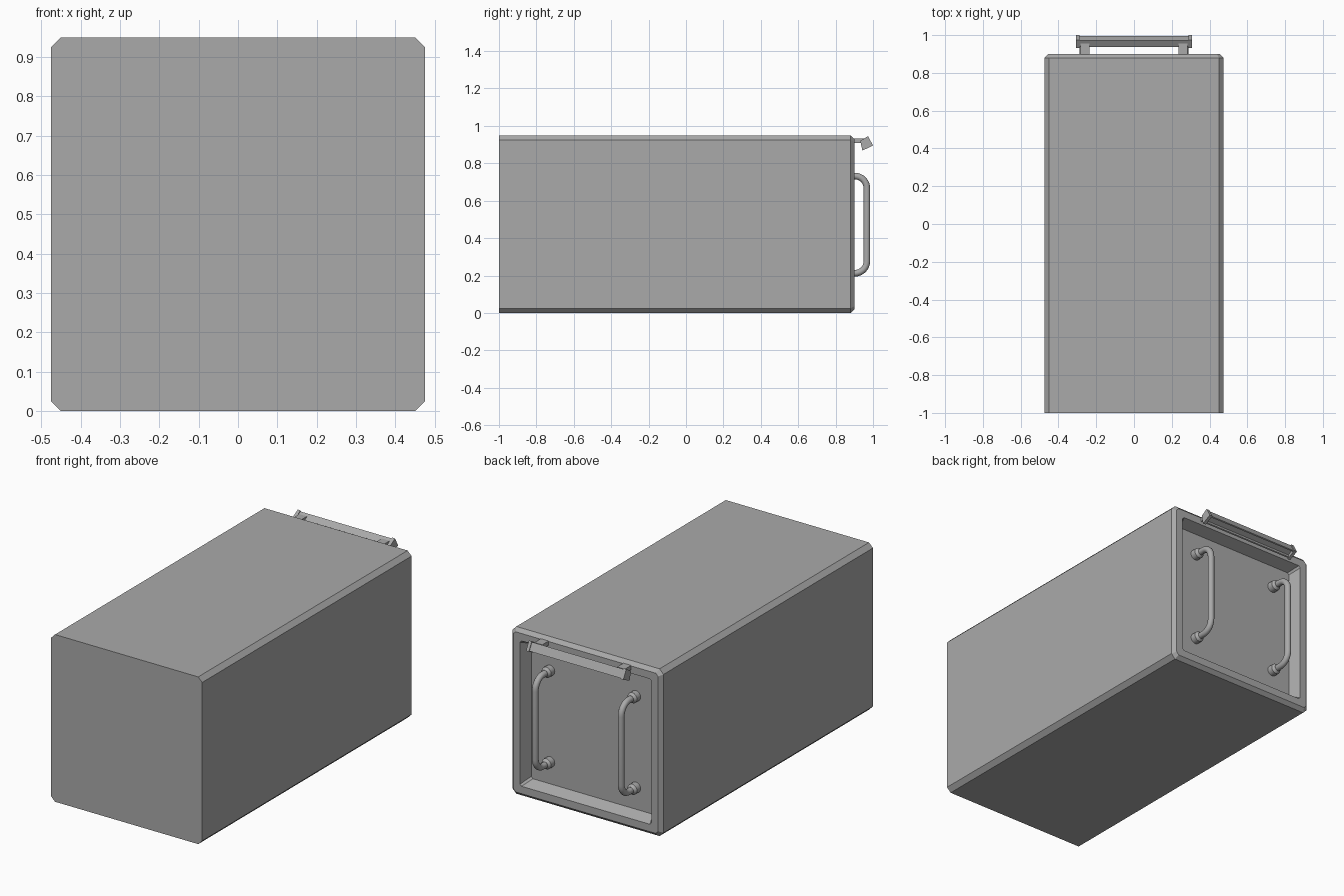
import bpy, bmesh, math
from mathutils import Vector

if "Cube" in bpy.data.objects:
    bpy.data.objects.remove(bpy.data.objects["Cube"])

grey = bpy.data.materials.new("plain_grey")
grey.diffuse_color = (0.4, 0.4, 0.4, 1)
grey.use_nodes = True
grey.node_tree.nodes["Principled BSDF"].inputs["Base Color"].default_value = grey.diffuse_color
ZC = 0.475


def finish(name, bm, smooth=False):
    bmesh.ops.recalc_face_normals(bm, faces=bm.faces)
    me = bpy.data.meshes.new(name)
    bm.to_mesh(me)
    bm.free()
    me.materials.append(grey)
    ob = bpy.data.objects.new(name, me)
    bpy.context.collection.objects.link(ob)
    if smooth:
        bpy.ops.object.select_all(action='DESELECT')
        ob.select_set(True)
        bpy.context.view_layer.objects.active = ob
        bpy.ops.object.shade_smooth_by_angle(angle=math.radians(40))
    return ob


def loft(name, loops, smooth=False):
    """Skin a list of equal-length point loops and cap both ends."""
    bm = bmesh.new()
    rings = [[bm.verts.new(p) for p in lp] for lp in loops]
    n = len(rings[0])
    for a, b in zip(rings, rings[1:]):
        for i in range(n):
            j = (i + 1) % n
            bm.faces.new((a[i], a[j], b[j], b[i]))
    bm.faces.new(rings[0])
    bm.faces.new(rings[-1])
    return finish(name, bm, smooth)


def octagon(h, c, y):
    """Square with cut corners, half size h and corner cut c."""
    k = h - c
    pts = [(h, -k), (h, k), (k, h), (-k, h), (-h, k), (-h, -k), (-k, -h), (k, -h)]
    return [(x, y, ZC + z) for x, z in pts]


def circle_y(x, z, y, r, n=16):
    return [(x + r * math.cos(2 * math.pi * i / n), y, z + r * math.sin(2 * math.pi * i / n))
            for i in range(n)]


def extrude_x(name, profile, x0, x1):
    """Extrude a (y, z) profile along x."""
    return loft(name, [[(x, y, z) for y, z in profile] for x in (x0, x1)])


# Main box: chamfered long edges, chamfered back rim, recessed back panel
loft("box_body", [octagon(0.475, 0.025, -1.0), octagon(0.475, 0.025, 0.88),
                  octagon(0.455, 0.015, 0.90), octagon(0.413, 0.01, 0.90),
                  octagon(0.388, 0.01, 0.835)])

# Vertical grab handles with round bends and base flanges
Y_OUT, Z_LOW, Z_HIGH, BEND, TUBE = 0.967, 0.212, 0.732, 0.065, 0.0175
path = [(0.835, Z_LOW)]
for i in range(9):
    a = math.radians(-90 + 90 * i / 8)
    path.append((Y_OUT - BEND + BEND * math.cos(a), Z_LOW + BEND + BEND * math.sin(a)))
path += [(y, Z_LOW + Z_HIGH - z) for y, z in reversed(path)]

for side, label in ((1, "right"), (-1, "left")):
    x = 0.27 * side
    rings = []
    for i, (y, z) in enumerate(path):
        before, after = path[max(i - 1, 0)], path[min(i + 1, len(path) - 1)]
        t = Vector((after[0] - before[0], after[1] - before[1])).normalized()
        ring = []
        for k in range(16):
            a = 2 * math.pi * k / 16
            s = TUBE * math.sin(a)
            ring.append((x + TUBE * math.cos(a), y - t.y * s, z + t.x * s))
        rings.append(ring)
    loft("grab_handle_" + label, rings, True)
    for z, pos in ((Z_LOW, "lower"), (Z_HIGH, "upper")):
        loft(f"handle_flange_{pos}_{label}",
             [circle_y(x, z, 0.83, 0.03), circle_y(x, z, 0.868, 0.03),
              circle_y(x, z, 0.882, 0.018)], True)

# Tilted bar above the recess: channel body, end caps, brackets
cap = [(0.932, 0.920), (0.973, 0.945), (1.0, 0.895), (0.943, 0.868)]
cy = sum(p[0] for p in cap) / 4
cz = sum(p[1] for p in cap) / 4
A, B, C, D = [Vector((cy + (y - cy) * 0.86, cz + (z - cz) * 0.86)) for y, z in cap]
c_in, d_in = C.lerp(D, 0.14), C.lerp(D, 0.86)
up_c, up_d = (B - C) * 0.3, (A - D) * 0.3
channel = [A, B, C, c_in, c_in + up_c, d_in + up_d, d_in, D]
extrude_x("bar_channel", [tuple(p) for p in channel], -0.292, 0.292)
for side, label in ((1, "right"), (-1, "left")):
    extrude_x("bar_end_cap_" + label, cap, 0.288 * side, 0.306 * side)
    extrude_x("bar_bracket_" + label,
              [(0.885, 0.908), (0.955, 0.908), (0.955, 0.932), (0.885, 0.932)],
              0.235 * side, 0.284 * side)
